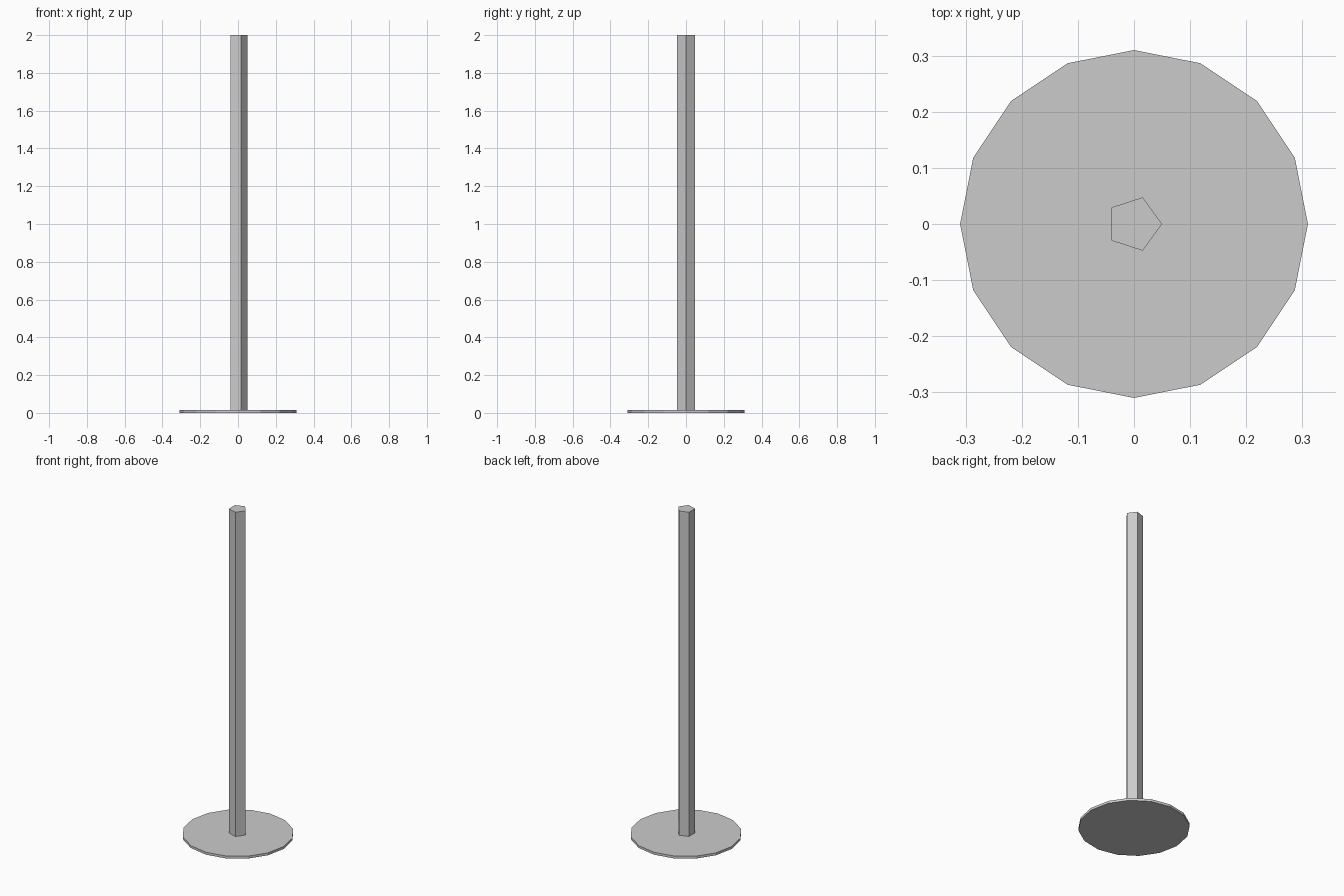
import bpy
import math

cube = bpy.data.objects.get("Cube")
if cube:
    bpy.data.objects.remove(cube, do_unlink=True)

# Single grey material
GREY = (0.6, 0.6, 0.6, 1.0)
grey = bpy.data.materials.new("light_grey")
grey.use_nodes = True
grey.diffuse_color = GREY
for node in grey.node_tree.nodes:
    if node.type == "BSDF_PRINCIPLED":
        node.inputs["Base Color"].default_value = GREY


def prism(name, sides, radius, bottom, top):
    """Upright flat-shaded prism with one corner pointing along +x."""
    bpy.ops.mesh.primitive_cylinder_add(
        vertices=sides, radius=radius, depth=top - bottom,
        location=(0, 0, (bottom + top) / 2), rotation=(0, 0, -math.pi / 2))
    obj = bpy.context.object
    obj.name = name
    obj.data.materials.append(grey)
    return obj


BASE_HEIGHT = 0.015

# Thin round foot and slender five-sided pole
prism("base_plate", 16, 0.31, 0, BASE_HEIGHT)
prism("pole", 5, 0.05, BASE_HEIGHT, 2)
